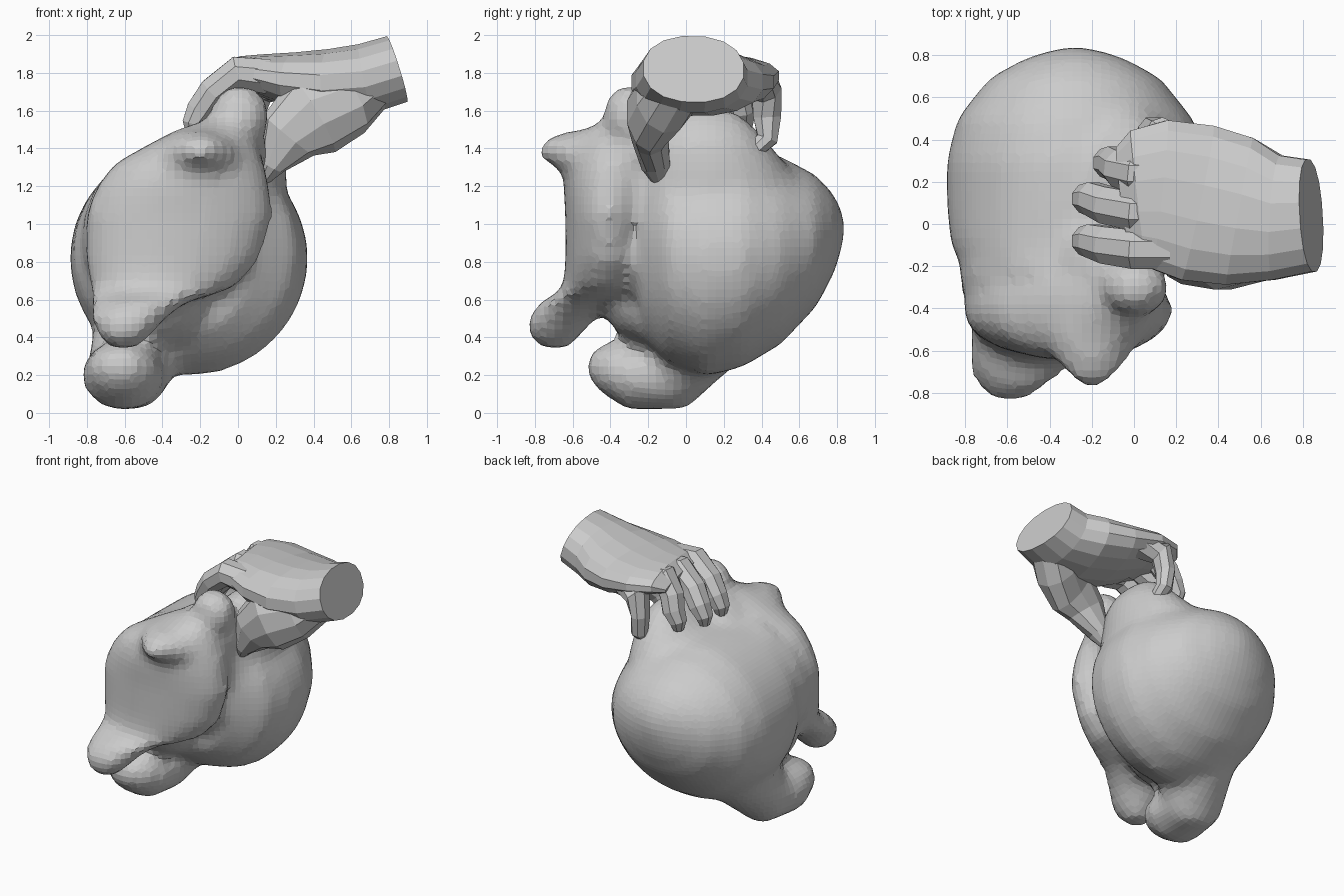
import bpy, bmesh, math
from mathutils import Vector, Matrix

X, Y, Z = Vector((1, 0, 0)), Vector((0, 1, 0)), Vector((0, 0, 1))


def loft(bm, rings, n, axes=None, side=Y, p=2.0):
    """Skin closed rings (x, y, z, ra, rb); axes fixed or following the path."""
    pts = [Vector(r[:3]) for r in rings]
    loops = []
    for i, r in enumerate(rings):
        if axes:
            u, v = axes
        else:
            t = (pts[min(i + 1, len(pts) - 1)] - pts[max(i - 1, 0)]).normalized()
            u = (side - t * side.dot(t)).normalized()
            v = t.cross(u)
        loop = []
        for k in range(n):
            a = 2 * math.pi * (k + 0.5) / n
            c, s = math.cos(a), math.sin(a)
            c = math.copysign(abs(c) ** (2 / p), c)
            s = math.copysign(abs(s) ** (2 / p), s)
            loop.append(bm.verts.new(pts[i] + u * (c * r[3]) + v * (s * r[4])))
        loops.append(loop)
    faces = [bm.faces.new((a[k], a[(k + 1) % n], b[(k + 1) % n], b[k]))
             for a, b in zip(loops, loops[1:]) for k in range(n)]
    faces += [bm.faces.new(loops[0]), bm.faces.new(loops[-1])]
    bmesh.ops.recalc_face_normals(bm, faces=faces)


def blob(bm, c, r):
    m = Matrix.Translation(c) @ Matrix.Diagonal((*r, 1))
    bmesh.ops.create_icosphere(bm, subdivisions=3, radius=1, matrix=m)


def finish(bm, name):
    me = bpy.data.meshes.new(name)
    bm.to_mesh(me)
    bm.free()
    ob = bpy.data.objects.new(name, me)
    bpy.context.collection.objects.link(ob)
    return ob


# Soft body: round back
bm = bmesh.new()
loft(bm, [(-.28, .84, .98, .05, .05), (-.28, .79, .95, .23, .20),
          (-.28, .69, .91, .41, .35), (-.28, .5, .86, .56, .50),
          (-.26, .3, .83, .63, .59), (-.26, .1, .81, .63, .62),
          (-.28, -.1, .85, .59, .58), (-.34, -.24, .92, .45, .52)],
     32, axes=(X, Z))
# Front panel with a lower tip
loft(bm, [(-.61, -.69, .34, .07, .07), (-.60, -.70, .41, .14, .14),
          (-.58, -.66, .50, .20, .18), (-.53, -.56, .58, .25, .22),
          (-.40, -.43, .66, .38, .22), (-.35, -.41, .80, .46, .23),
          (-.31, -.41, 1.05, .50, .23), (-.29, -.40, 1.20, .46, .25),
          (-.26, -.39, 1.32, .40, .25), (-.19, -.38, 1.42, .29, .23),
          (-.13, -.36, 1.50, .20, .18), (-.08, -.34, 1.54, .12, .12)],
     32, axes=(X, Y), p=2.0)
# Upper front corner
loft(bm, [(-.22, -.36, 1.28, .30, .22), (-.21, -.50, 1.34, .25, .17),
          (-.20, -.62, 1.37, .19, .12), (-.20, -.71, 1.39, .12, .08),
          (-.20, -.77, 1.39, .06, .04)], 20, axes=(X, Z))
# Lower limb
loft(bm, [(-.40, .18, .60, .34, .30), (-.52, .04, .38, .26, .25),
          (-.59, -.10, .20, .22, .21), (-.61, -.28, .20, .22, .19),
          (-.62, -.42, .25, .18, .14), (-.62, -.51, .29, .09, .07)],
     20, side=X)
# Fillers between front and back, neck pulled up into the hand, pinched knob
blob(bm, (-.45, -.22, .93), (.38, .36, .44))
blob(bm, (-.30, -.22, 1.20), (.36, .34, .23))
blob(bm, (-.45, -.20, .66), (.32, .26, .30))
loft(bm, [(-.16, .15, 1.10, .42, .52), (-.07, .14, 1.28, .33, .42),
          (0, .12, 1.43, .24, .32), (.03, .10, 1.54, .14, .24),
          (.03, .10, 1.61, .06, .14)], 24, axes=(X, Y))
blob(bm, (-.10, -.20, 1.38), (.26, .26, .18))
blob(bm, (.01, -.30, 1.57), (.16, .14, .17))
body = finish(bm, "soft_body")
rem = body.modifiers.new("remesh", 'REMESH')
rem.mode = 'VOXEL'
rem.voxel_size = 0.045
sm = body.modifiers.new("smooth", 'SMOOTH')
sm.factor = 0.5
sm.iterations = 6

# Wrist and palm
bm = bmesh.new()
loft(bm, [(.84, .04, 1.82, .27, .185), (.68, .03, 1.77, .30, .19),
          (.50, .06, 1.75, .36, .18), (.30, .10, 1.76, .38, .15),
          (.12, .14, 1.79, .36, .11), (.02, .13, 1.80, .32, .09),
          (-.05, .12, 1.78, .25, .05)], 16, side=Y, p=2.2)
finish(bm, "palm")

# Thumb with its broad base, hanging in front
bm = bmesh.new()
loft(bm, [(.74, -.02, 1.76, .16, .13), (.58, -.12, 1.65, .16, .19),
          (.40, -.19, 1.58, .13, .23), (.27, -.19, 1.47, .10, .17),
          (.18, -.16, 1.31, .08, .07), (.13, -.14, 1.22, .035, .025)], 10)
finish(bm, "thumb")

# Three curled fingers: knuckle y, tip y, tip x offset
for i, (y0, y1, k) in enumerate([(-.12, -.08, 0), (.06, .12, 0), (.24, .29, .10)]):
    bm = bmesh.new()
    loft(bm, [(.16, y0, 1.78, .10, .10), (0, y0, 1.80, .10, .095),
              (-.13 + k * .6, (y0 + y1) / 2, 1.70, .095, .085),
              (-.20 + k, y1, 1.60, .085, .08),
              (-.24 + k, y1, 1.53, .07, .06),
              (-.24 + k, y1, 1.47, .04, .035)], 8)
    finish(bm, f"finger_{i + 1}")

# Little finger wrapping under the back
bm = bmesh.new()
loft(bm, [(.26, .36, 1.75, .10, .10), (.11, .42, 1.71, .09, .09),
          (.08, .43, 1.57, .065, .08), (.09, .43, 1.45, .06, .06),
          (.10, .36, 1.39, .05, .05), (.11, .25, 1.38, .03, .03)], 8, side=X)
finish(bm, "little_finger")
